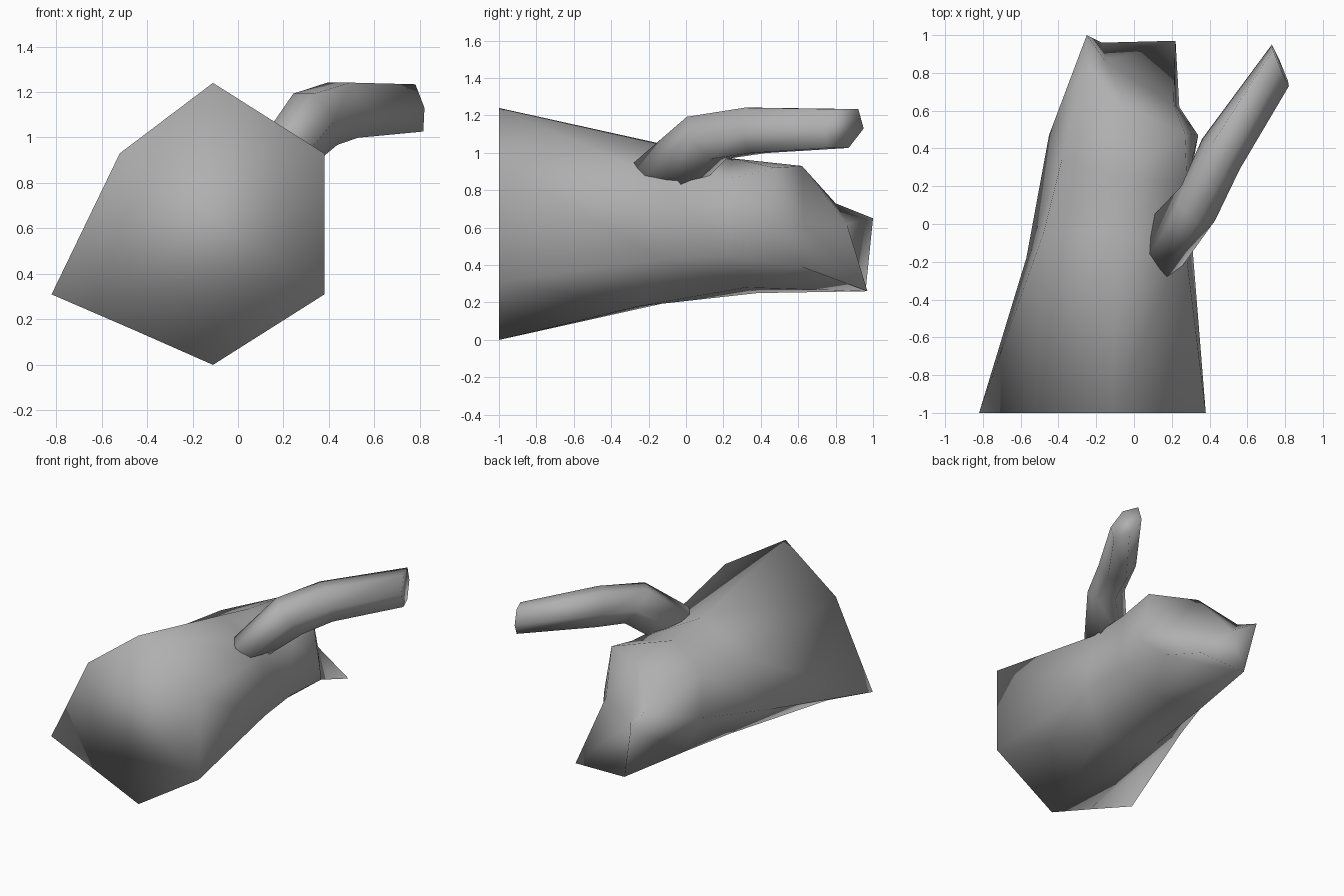
import bpy, bmesh
from math import cos, sin, pi
from mathutils import Vector

default = bpy.data.objects.get("Cube")
if default:
    bpy.data.objects.remove(default, do_unlink=True)

# Single plain colour
grey = bpy.data.materials.new("mid_grey")
grey.use_nodes = True
tone = (0.43, 0.43, 0.43, 1)
grey.diffuse_color = tone
grey.node_tree.nodes["Principled BSDF"].inputs["Base Color"].default_value = tone


def bridge(bm, rings):
    """Join successive rings of vertices with quads."""
    for first, second in zip(rings, rings[1:]):
        count = len(first)
        for i in range(count):
            j = (i + 1) % count
            bm.faces.new((first[i], first[j], second[j], second[i]))


def finish(bm, name):
    """Turn a bmesh into a smooth shaded object with outward normals."""
    bmesh.ops.recalc_face_normals(bm, faces=bm.faces[:])
    for face in bm.faces:
        face.smooth = True
    mesh = bpy.data.meshes.new(name)
    bm.to_mesh(mesh)
    bm.free()
    mesh.materials.append(grey)
    obj = bpy.data.objects.new(name, mesh)
    bpy.context.scene.collection.objects.link(obj)


# Body: faceted sleeve, each ring runs top, upper left, lower left,
# bottom, lower right, side right, upper right
body_rings = [
    [(-.11, -1, 1.24), (.38, -1, .93), (.38, -1, .31), (-.11, -1, 0),
     (-.45, -1, .15), (-.82, -1, .31), (-.52, -1, .93)],
    [(-.1, -.05, 1.03), (.27, -.1, .85), (.31, -.13, .43), (.1, -.25, .18),
     (-.28, -.1, .2), (-.57, -.18, .43), (-.48, -.05, .83)],
    [(-.08, .25, .97), (.28, .22, .86), (.29, .2, .45), (.08, .32, .28),
     (-.26, .38, .25), (-.45, .47, .58), (-.38, .35, .84)],
    [(-.05, .62, .93), (.27, .48, .92), (.34, .47, .55), (.24, .62, .39),
     (-.17, .96, .26), (-.25, 1, .65), (-.25, .8, .73)],
]
bm = bmesh.new()
rings = [[bm.verts.new(p) for p in ring] for ring in body_rings]
bridge(bm, rings)
bm.faces.new(rings[0])

# Back end of the body: flat pointed flap below a bulging wall
top, shoulder, side, hip, heel, corner, brow = rings[-1]
flap = bm.verts.new((.22, .97, .26))
bulge = bm.verts.new((-.15, .86, .62))
fold = bm.verts.new((.21, .63, .62))
for face in ((hip, flap, heel), (brow, corner, bulge), (top, brow, bulge),
             (top, bulge, fold), (top, fold, shoulder), (shoulder, fold, side),
             (side, fold, hip), (hip, fold, flap), (fold, bulge, flap),
             (bulge, heel, flap), (bulge, corner, heel)):
    bm.faces.new(face)
finish(bm, "body")

# Bent side tube: every section is a centre, a sideways and an upward half axis
sections = [
    ((.15, -.12, .87), (.1, -.11, 0), (-.03, -.12, .09)),
    ((.34, .11, 1.08), (.09, -.09, 0), (-.06, -.07, .13)),
    ((.46, .37, 1.12), (.1, -.08, 0), (-.02, -.02, .14)),
    ((.775, .84, 1.13), (.045, -.11, 0), (-.02, .03, .12)),
]
bm = bmesh.new()
rings = []
for centre, side, up in sections:
    centre, side, up = Vector(centre), Vector(side), Vector(up)
    angles = [i * pi / 3 for i in range(6)]
    rings.append([bm.verts.new(centre + side * cos(a) + up * sin(a)) for a in angles])
bridge(bm, rings)
bm.faces.new(rings[0])
bm.faces.new(rings[-1])
finish(bm, "side_tube")
